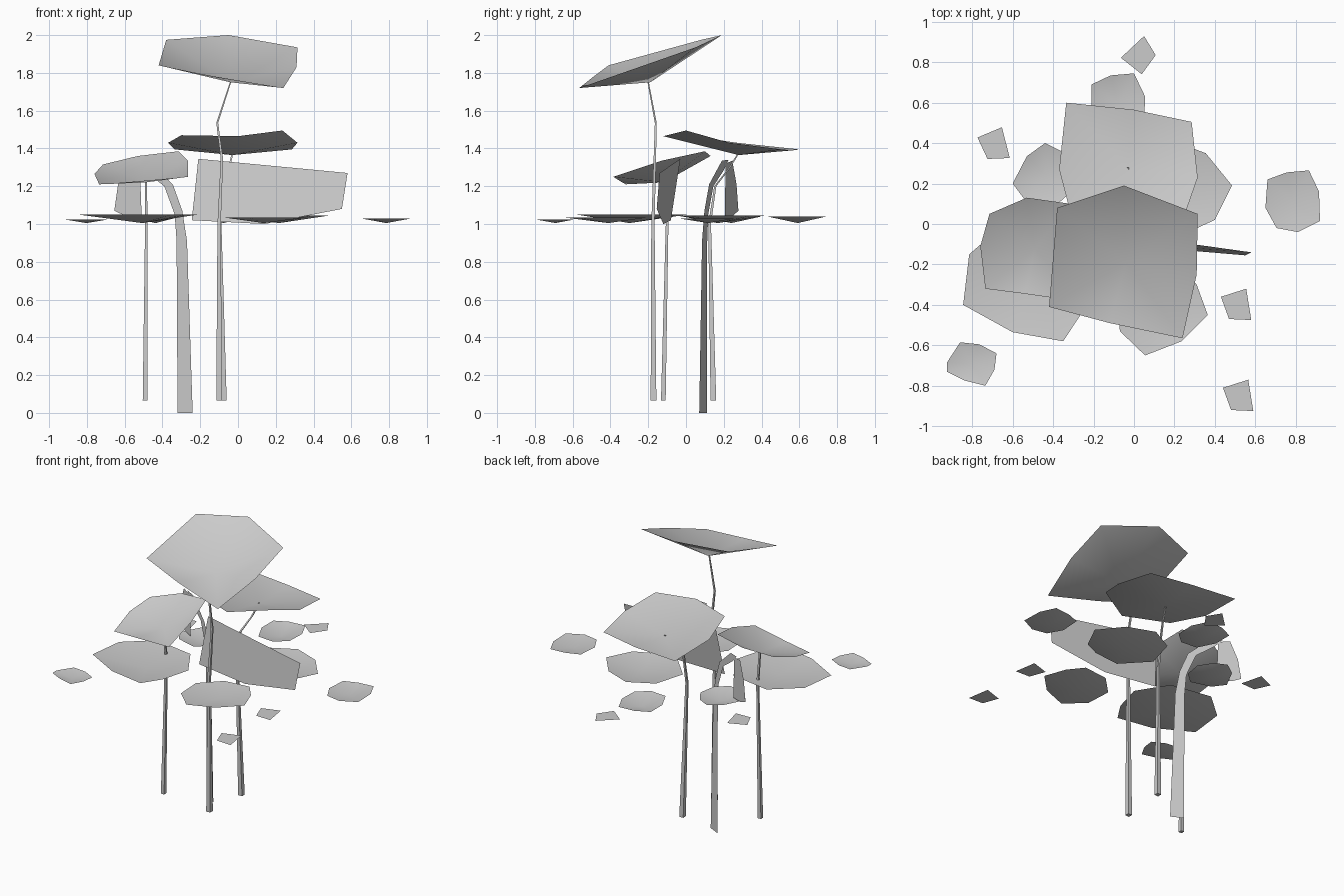
import bpy
import bmesh
import math
from mathutils import Matrix, Vector

default_cube = bpy.data.objects.get("Cube")
if default_cube:
    bpy.data.objects.remove(default_cube, do_unlink=True)

# One plain grey for the whole plant
grey = bpy.data.materials.new("plain_grey")
grey.use_nodes = True
grey.diffuse_color = (0.6, 0.6, 0.6, 1)
grey.node_tree.nodes["Principled BSDF"].inputs["Base Color"].default_value = grey.diffuse_color


def finish(mesh_builder, name, smooth=True):
    """Turn a bmesh into a named, coloured object."""
    mesh = bpy.data.meshes.new(name)
    mesh_builder.to_mesh(mesh)
    mesh_builder.free()
    mesh.materials.append(grey)
    for polygon in mesh.polygons:
        polygon.use_smooth = smooth
    obj = bpy.data.objects.new(name, mesh)
    bpy.context.collection.objects.link(obj)
    return obj


def dished_leaf(name, centre, rim):
    """Shallow cone of triangles from a low centre to an angular rim."""
    builder = bmesh.new()
    hub = builder.verts.new(centre)
    edge = [builder.verts.new(point) for point in rim]
    for index, vert in enumerate(edge):
        builder.faces.new((hub, vert, edge[index - 1]))
    builder.normal_update()
    if sum(face.normal.z for face in builder.faces) < 0:
        bmesh.ops.reverse_faces(builder, faces=builder.faces[:])
    return finish(builder, name)


def floating_pad(name, height, outline):
    """Leaf lying level, its rim at one height and its centre just above the water line."""
    middle = sum((Vector(point) for point in outline), Vector((0, 0))) / len(outline)
    return dished_leaf(name, (*middle, 1.005), [(x, y, height) for x, y in outline])


def flat_sheet(name, points):
    """Single thin polygon."""
    builder = bmesh.new()
    builder.faces.new([builder.verts.new(point) for point in points])
    return finish(builder, name, smooth=False)


def tapered_stem(name, path, thick, thin, sides=4):
    """Tube along a path, narrowing towards the leaf."""
    builder = bmesh.new()
    rings = []
    for index, point in enumerate(path):
        radius = thick + (thin - thick) * min(1, point[2] / path[-1][2])
        ring = []
        for side in range(sides):
            angle = math.tau * (side + 0.5) / sides
            offset = Vector((math.cos(angle), math.sin(angle), 0)) * radius
            ring.append(builder.verts.new(Vector(point) + offset))
        rings.append(ring)
    for lower, upper in zip(rings, rings[1:]):
        for side in range(sides):
            after = (side + 1) % sides
            builder.faces.new((lower[side], lower[after], upper[after], upper[side]))
    builder.faces.new(list(reversed(rings[0])))
    return finish(builder, name, smooth=False)


# Raised leaves
dished_leaf("top_leaf", (-.04, -.19, 1.75), [
    (-.05, .19, 2), (.315, .05, 1.935), (.31, -.25, 1.83), (.24, -.565, 1.72),
    (-.12, -.49, 1.78), (-.42, -.41, 1.84), (-.38, .08, 1.975)])
dished_leaf("back_leaf", (-.03, .28, 1.365), [
    (-.335, .6, 1.395), (0, .565, 1.39), (.285, .505, 1.395), (.315, .23, 1.43),
    (.235, 0, 1.495), (0, -.12, 1.465), (-.3, 0, 1.47), (-.37, .27, 1.43)])
dished_leaf("side_leaf", (-.49, -.12, 1.22), [
    (-.53, .13, 1.36), (-.315, .1, 1.385), (-.265, -.13, 1.335), (-.265, -.385, 1.25),
    (-.54, -.345, 1.225), (-.735, -.32, 1.21), (-.76, -.11, 1.265), (-.715, .05, 1.315)])

# Upright leaf standing on edge
flat_sheet("upright_leaf", [
    (-.21, -.03, 1.345), (-.245, -.08, 1.02), (.14, -.12, 1.0),
    (.55, -.155, 1.08), (.58, -.14, 1.27)])

# Straight stems under the raised leaves
tapered_stem("top_leaf_stem", [
    (-.1, -.172, .065), (-.1, -.175, 1), (-.085, -.165, 1.345),
    (-.11, -.16, 1.535), (-.04, -.2, 1.75)], .022, .005)
tapered_stem("back_leaf_stem", [
    (-.075, .145, .065), (-.095, .125, 1), (-.09, .155, 1.2),
    (-.05, .225, 1.29), (-.03, .275, 1.37)], .022, .006)
tapered_stem("side_leaf_stem", [
    (-.492, -.12, .065), (-.485, -.1, 1), (-.488, -.12, 1.22)], .018, .008)


# Bent flat stalk and its drooping leaf share one slanted upright plane
def on_stalk_plane(outline):
    return [(x, .115 - .5 * (x + .33), z) for x, z in outline]


flat_sheet("bent_stalk", on_stalk_plane([
    (-.32, 0), (-.24, 0), (-.27, .91), (-.295, 1.07), (-.345, 1.21), (-.48, 1.335),
    (-.55, 1.34), (-.5, 1.285), (-.39, 1.2), (-.335, 1.05), (-.325, .91)]))
flat_sheet("drooping_leaf", on_stalk_plane([
    (-.52, 1.32), (-.59, 1.335), (-.635, 1.21), (-.655, 1.07), (-.6, 1.045), (-.51, 1.035)]))

# Floating pads
floating_pad("front_left_pad", 1.05, [
    (-.845, -.4), (-.6, -.535), (-.35, -.58), (-.265, -.45),
    (-.21, -.25), (-.34, -.04), (-.63, .01), (-.815, -.15)])
floating_pad("front_pad", 1.035, [
    (.31, -.3), (.365, -.45), (.235, -.58), (.055, -.65),
    (-.07, -.53), (-.08, -.35), (.05, -.22), (.23, -.2)])
floating_pad("back_right_pad", 1.045, [
    (.355, .35), (.485, .19), (.4, .02), (.29, -.03),
    (.1, -.05), (-.06, .12), (0, .33), (.17, .42)])
floating_pad("back_pad", 1.04, [
    (-.21, .69), (-.115, .735), (0, .745), (.055, .63),
    (.05, .5), (-.03, .43), (-.15, .44), (-.21, .56)])
floating_pad("back_left_pad", 1.04, [
    (-.44, .4), (-.36, .36), (-.3, .27), (-.32, .15),
    (-.4, .08), (-.54, .12), (-.6, .2), (-.53, .335)])
floating_pad("far_right_pad", 1.03, [
    (.66, .22), (.755, .255), (.865, .265), (.915, .16),
    (.92, .015), (.81, -.04), (.705, -.02), (.65, .08)])
floating_pad("far_left_pad", 1.025, [
    (-.925, -.685), (-.86, -.585), (-.765, -.595), (-.68, -.64),
    (-.69, -.72), (-.735, -.8), (-.835, -.775), (-.925, -.73)])

# Small flat leaflets, one shape turned and repeated
leaflet_shape = [(-.08, .05), (-.04, -.06), (.07, -.065), (.045, .09)]
leaflet_places = {
    "right_leaflet": (.51, -.41, 0),
    "front_leaflet": (.52, -.86, 0),
    "back_leaflet": (.035, .835, 124),
    "left_leaflet": (-.69, .385, 5),
}
for name, (x, y, turn) in leaflet_places.items():
    place = Matrix.Translation((x, y, 1.0)) @ Matrix.Rotation(math.radians(turn), 4, "Z")
    flat_sheet(name, [place @ Vector((*corner, 0)) for corner in leaflet_shape])
